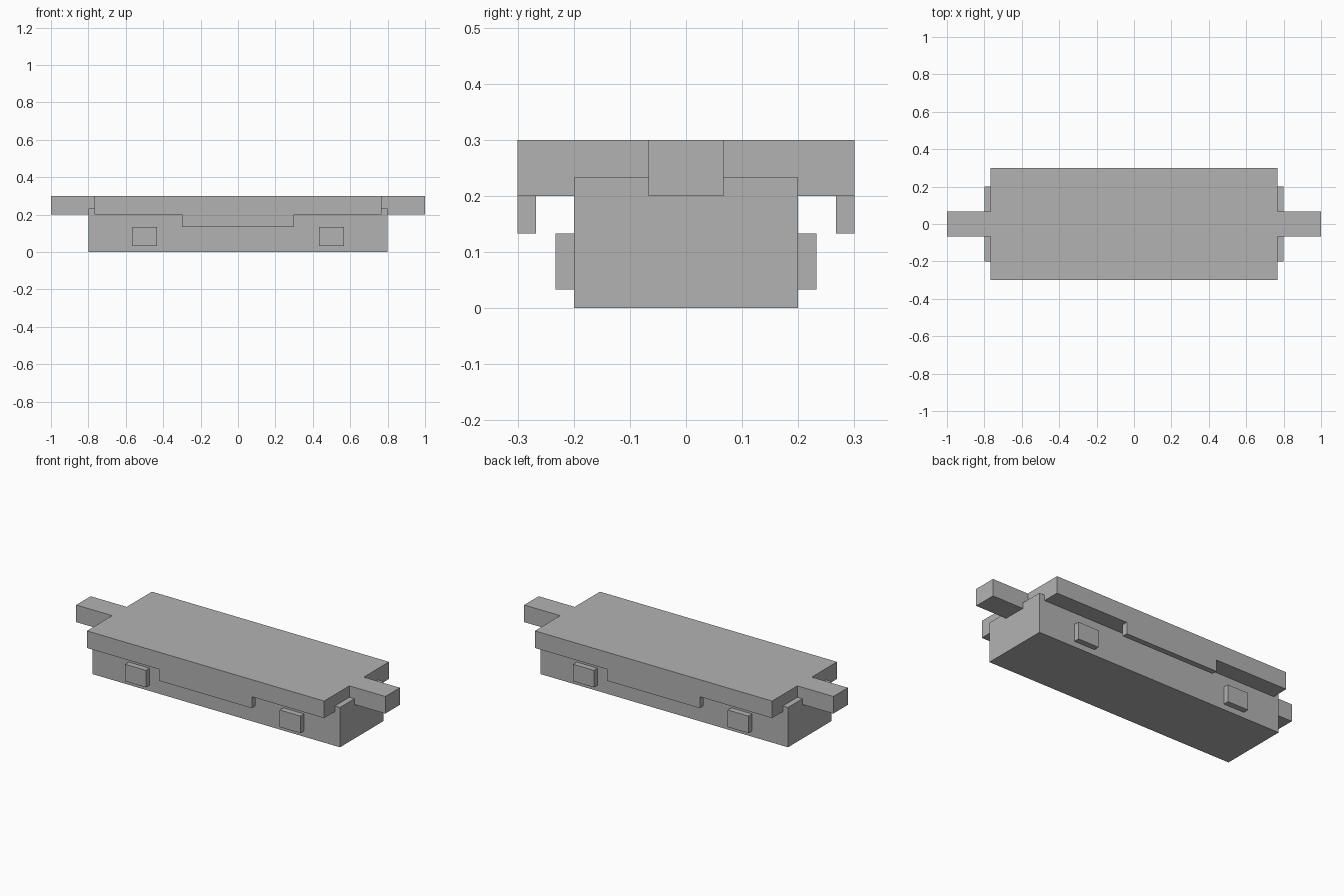
import bpy
import bmesh
from mathutils import Matrix, Vector

cube = bpy.data.objects.get("Cube")
if cube:
    bpy.data.objects.remove(cube, do_unlink=True)

GREY = (0.45, 0.45, 0.45, 1.0)
grey = bpy.data.materials.new("plain grey")
grey.use_nodes = True
grey.diffuse_color = GREY
grey.node_tree.nodes["Principled BSDF"].inputs["Base Color"].default_value = GREY


def box(name, low, high):
    """Axis-aligned block between two opposite corners."""
    low, high = Vector(low), Vector(high)
    bm = bmesh.new()
    bmesh.ops.create_cube(bm, size=1, matrix=Matrix.LocRotScale(
        (low + high) / 2, None, high - low))
    mesh = bpy.data.meshes.new(name)
    bm.to_mesh(mesh)
    bm.free()
    mesh.materials.append(grey)
    obj = bpy.data.objects.new(name, mesh)
    bpy.context.collection.objects.link(obj)
    return obj


def mirror(obj, x=False, y=False):
    """Repeat a part across the model's centre planes."""
    mod = obj.modifiers.new("mirror", 'MIRROR')
    mod.use_axis = (x, y, False)
    mod.use_mirror_merge = False


# Main body and the wider deck that caps it
box("body", (-0.8, -0.2, 0), (0.8, 0.2, 0.233))
box("deck", (-0.767, -0.3, 0.2), (0.767, 0.3, 0.3))

# Arms reaching out from both ends of the deck
mirror(box("end_arm", (0.767, -0.067, 0.2), (1, 0.067, 0.3)), x=True)

# Skirts hanging from the long edges of the deck
mirror(box("side_skirt", (-0.3, -0.3, 0.133), (0.3, -0.267, 0.2)), y=True)

# Small blocks on the long sides of the body
mirror(box("side_block", (0.433, -0.233, 0.033), (0.567, -0.2, 0.133)), x=True, y=True)
